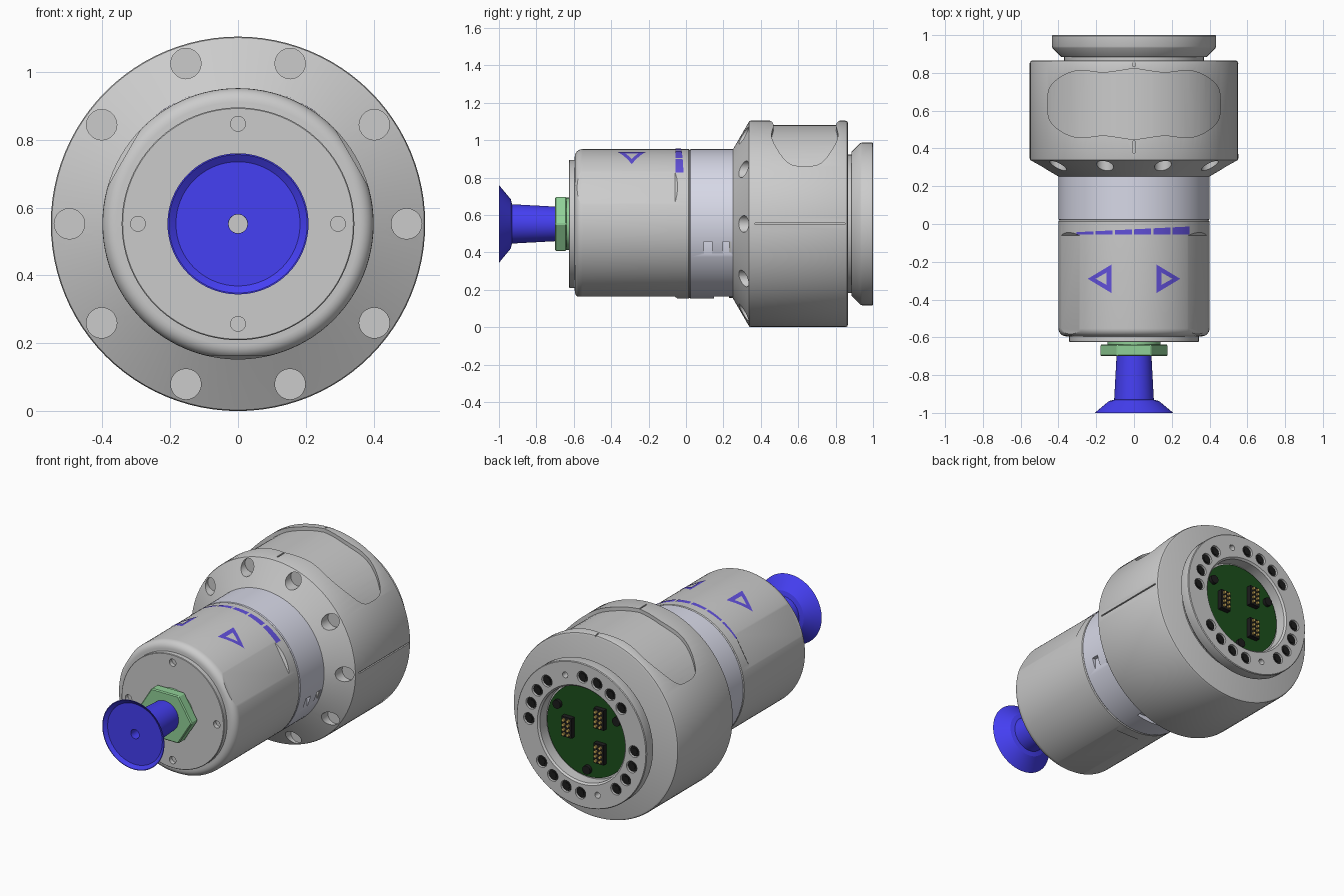
import bpy, bmesh
from math import sin, cos, pi, radians, sqrt
from mathutils import Vector

if "Cube" in bpy.data.objects:
    bpy.data.objects.remove(bpy.data.objects["Cube"])

CZ = 0.552          # height of the main axis, which runs along y


def material(name, rgb):
    m = bpy.data.materials.new(name)
    m.diffuse_color = (*rgb, 1)
    m.use_nodes = True
    m.node_tree.nodes["Principled BSDF"].inputs["Base Color"].default_value = m.diffuse_color
    return m


BLUE = material("blue", (0.06, 0.05, 0.9))
GREEN = material("light_green", (0.28, 0.63, 0.31))
PALE = material("pale_lavender", (0.68, 0.69, 0.8))
MARK = material("violet", (0.12, 0.08, 0.7))
BOARD = material("board_green", (0.012, 0.08, 0.012))
BLACK = material("black", (0.012, 0.012, 0.012))
GOLD = material("gold", (0.7, 0.48, 0.12))


def finish(bm, name, mat=None):
    bmesh.ops.recalc_face_normals(bm, faces=bm.faces)
    me = bpy.data.meshes.new(name)
    bm.to_mesh(me)
    bm.free()
    ob = bpy.data.objects.new(name, me)
    bpy.context.collection.objects.link(ob)
    if mat:
        me.materials.append(mat)
    return ob


def lathe(name, prof, mat=None, closed=False, n=96):
    """Revolve (radius, y) points round the main axis."""
    bm = bmesh.new()
    rings = [[bm.verts.new((r * cos(2 * pi * i / n), y, CZ + r * sin(2 * pi * i / n)))
              for i in range(n)] for r, y in prof]
    pairs = list(zip(rings, rings[1:]))
    if closed:
        pairs.append((rings[-1], rings[0]))
    for a, b in pairs:
        for i in range(n):
            j = (i + 1) % n
            bm.faces.new((a[i], a[j], b[j], b[i]))
    bmesh.ops.remove_doubles(bm, verts=bm.verts, dist=1e-5)
    return finish(bm, name, mat)


def prism(bm, pts, vec):
    """Extrude a flat outline of 3D points along vec."""
    a = [bm.verts.new(p) for p in pts]
    b = [bm.verts.new(Vector(p) + Vector(vec)) for p in pts]
    bm.faces.new(a)
    bm.faces.new(b[::-1])
    for i in range(len(a)):
        j = (i + 1) % len(a)
        bm.faces.new((a[i], b[i], b[j], a[j]))


def rod(bm, x, z, r, y0, y1, n=20):
    """Cylinder along y; x and z are measured from the main axis."""
    prism(bm, [(x + r * cos(2 * pi * i / n), y0, CZ + z + r * sin(2 * pi * i / n))
               for i in range(n)], (0, y1 - y0, 0))


def box(bm, x0, x1, y0, y1, z0, z1):
    prism(bm, [(x0, y0, CZ + z0), (x1, y0, CZ + z0), (x1, y0, CZ + z1), (x0, y0, CZ + z1)],
          (0, y1 - y0, 0))


def cut(ob, cutter):
    m = ob.modifiers.new("cut", 'BOOLEAN')
    m.operation, m.solver, m.object = 'DIFFERENCE', 'EXACT', cutter
    bpy.context.view_layer.objects.active = ob
    bpy.ops.object.modifier_apply(modifier=m.name)
    bpy.data.objects.remove(cutter, do_unlink=True)


def polar(r, deg):
    return r * cos(radians(deg)), r * sin(radians(deg))


# Suction cup with a bore
lathe("suction_cup", [(.028, -.985), (.183, -.985), (.204, -1), (.208, -1), (.132, -.937),
                      (.105, -.93), (.092, -.69), (.028, -.69)], BLUE, closed=True)

# Hex nut with washer step
bm = bmesh.new()
prism(bm, [(.18 * cos(i * pi / 3), -.7, CZ + .166 * sin(i * pi / 3)) for i in range(6)],
      (0, .062, 0))
bmesh.ops.bevel(bm, geom=bm.edges[:], offset=.006, segments=1, affect='EDGES')
nut = finish(bm, "hex_nut", GREEN)
bm = bmesh.new()
rod(bm, 0, 0, .028, -.75, -.6)
cut(nut, finish(bm, "cutter"))
lathe("nut_washer", [(.028, -.64), (.14, -.64), (.14, -.62), (.028, -.62)], GREEN, closed=True)

# Front cover plate with four screw holes
cover = lathe("front_cover", [(0, -.57), (.343, -.57), (.343, -.622), (.34, -.625), (0, -.625)])
bm = bmesh.new()
for k in range(4):
    rod(bm, *polar(.295, 90 * k), .022, -.65, -.6)
cut(cover, finish(bm, "cutter"))

# Main body, rounded at the front, with three shallow flats
fillet = [(.358 + .042 * sin(t * pi / 12), -.553 - .042 * cos(t * pi / 12)) for t in range(7)]
body = lathe("main_body", [(0, -.595)] + fillet + [(.4, .014), (.395, .02), (0, .02)])
bm = bmesh.new()
for deg in (30, 150, 270):
    c, s = polar(1, deg)
    side = [(.388, -.7), (.388, -.06), (.412, -.03), (.5, -.03), (.5, -.7)]
    prism(bm, [(r * c + .14 * s, y, CZ + r * s - .14 * c) for r, y in side],
          (-.28 * s, 0, .28 * c))
cut(body, finish(bm, "cutter"))


# Violet marks laid on top of the body
def decal(bm, quad, n=6):
    a, b, c, d = [Vector(p) for p in quad]
    rows = []
    for i in range(n + 1):
        row = []
        for p in (a.lerp(b, i / n), d.lerp(c, i / n)):
            row.append(bm.verts.new((p.x, p.y, CZ + sqrt(.4025 ** 2 - p.x ** 2))))
        rows.append(row)
    for p, q in zip(rows, rows[1:]):
        bm.faces.new((p[0], q[0], q[1], p[1]))


bm = bmesh.new()
outer = [(.245, -.29), (.12, -.215), (.12, -.365)]
inner = [(.203, -.29), (.145, -.257), (.145, -.323)]
for sx in (1, -1):
    for i in range(3):
        j = (i + 1) % 3
        decal(bm, [(sx * x, y) for x, y in (outer[i], outer[j], inner[j], inner[i])])
for i in range(6):
    x0, x1 = -.305 + .102 * i, -.305 + .102 * i + .09
    decal(bm, [(x0, -.055), (x1, -.055), (x1, -.04 + .05 * x1 + .012), (x0, -.04 + .05 * x0 + .012)])
finish(bm, "control_marks", MARK)

# Pale band with side slots and a notch underneath
band = lathe("pale_band", [(0, .02), (.396, .02), (.4, .025), (.4, .27), (0, .27)], PALE)
bm = bmesh.new()
for y in (.117, .22):
    box(bm, .365, .45, y - .022, y + .022, -.17, -.095)
box(bm, -.1, .1, .15, .26, -.45, -.372)
cut(band, finish(bm, "cutter"))

# Large collar: holes on the cone, fine index grooves, scalloped thumb recess on top
collar = lathe("collar", [(0, .23), (.395, .23), (.397, .25), (.54, .333), (.549, .338), (.552, .347),
                          (.552, .852), (.548, .862), (.538, .866), (0, .866)])
bm = bmesh.new()
for k in range(10):
    rod(bm, *polar(.497, 36 * k), .045, .2, .35)
box(bm, .543, .57, .37, .85, -.004, .004)
box(bm, -.004, .004, .375, .44, .543, .57)
box(bm, -.004, .004, .835, .88, .543, .57)
cut(collar, finish(bm, "cutter"))

outline = []
for i in range(96):
    t = 2 * pi * i / 96
    c, s = cos(t), sin(t)
    x = .457 * abs(c) ** .55 * (1 if c > 0 else -1)
    y = .178 * abs(s) ** .55 * (1 if s > 0 else -1)
    y *= 1 + .06 * cos(2 * pi * x / .31)
    outline.append((x, .635 + y, CZ + .25))
bm = bmesh.new()
prism(bm, outline, (0, 0, .45))
recess = finish(bm, "recess_cutter")
cut(recess, lathe("cutter", [(0, .3), (.53, .3), (.53, .95), (0, .95)]))
cut(collar, recess)

# Rear connector flange with sockets in four groups of four
flange = lathe("rear_flange", [(0, .85), (.37, .85), (.37, .885), (.385, .885), (.432, .932),
                               (.435, .94), (.435, .996), (.431, 1), (.295, 1), (.285, .99),
                               (.285, .925), (0, .925)])
sockets = [polar(.352, 91 + 90 * k + 16 * i) for k in range(4) for i in range(4)]
bm = bmesh.new()
for p in sockets:
    rod(bm, *p, .035, .955, 1.05)
for deg in (72, 252):
    rod(bm, *polar(.352, deg), .018, .96, 1.05)
cut(flange, finish(bm, "cutter"))
bm = bmesh.new()
for p in sockets:
    rod(bm, *p, .031, .95, .99)
    rod(bm, *p, .018, .99, .994)
finish(bm, "socket_inserts", BLACK)

# Circuit board with three pin connectors and three studs
bm = bmesh.new()
rod(bm, 0, 0, .275, .92, .935, 64)
finish(bm, "circuit_board", BOARD)
blocks, pins = bmesh.new(), bmesh.new()
for x, z in ((.125, 0), (-.09, .105), (-.09, -.105)):
    box(blocks, x - .034, x + .034, .93, .965, z - .06, z + .06)
    for i in (-1, 1):
        for j in range(4):
            rod(pins, x + .015 * i, z - .042 + .028 * j, .009, .96, .978, 10)
for deg in (30, 150, 270):
    rod(blocks, *polar(.23, deg), .026, .93, .955)
finish(blocks, "connector_blocks", BLACK)
finish(pins, "contact_pins", GOLD)

# Smooth shading with sharp edges kept
for ob in bpy.context.scene.objects:
    ob.select_set(True)
    bpy.context.view_layer.objects.active = ob
bpy.ops.object.shade_smooth_by_angle(angle=radians(25))
